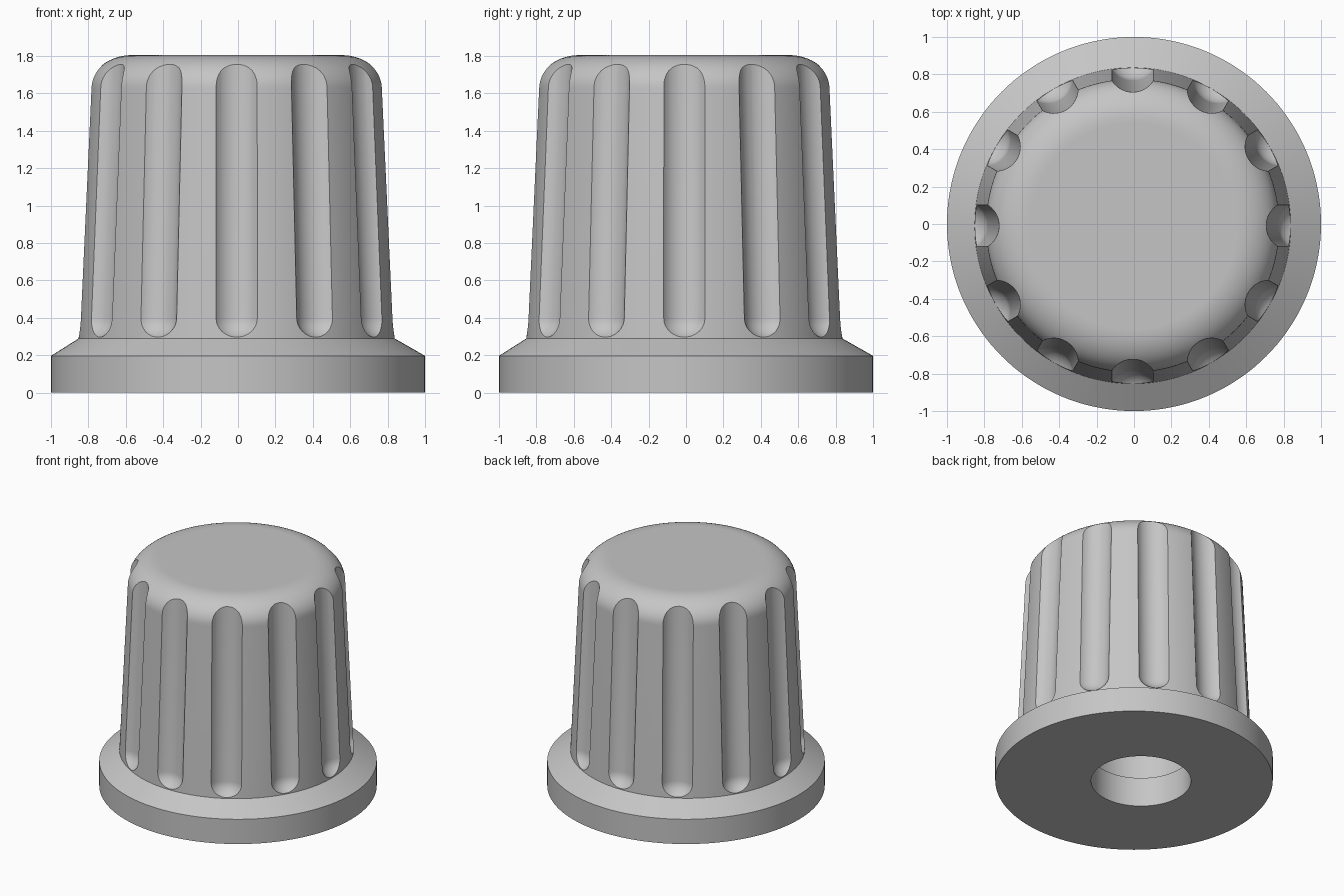
import bpy
import bmesh
from math import sin, cos, pi, tau
from mathutils import Matrix, Vector

if "Cube" in bpy.data.objects:
    bpy.data.objects.remove(bpy.data.objects["Cube"], do_unlink=True)

grey = bpy.data.materials.new("mid_grey")
grey.use_nodes = True
colour = (0.56, 0.56, 0.56, 1)
grey.diffuse_color = colour
grey.node_tree.nodes["Principled BSDF"].inputs["Base Color"].default_value = colour

# Body and bore sit slightly off the flange centre
BODY_SHIFT = Vector((-0.007, -0.009, 0))
BORE_SHIFT = Vector((-0.045, 0.025, 0))


def arc(cx, cz, rx, rz, start, end, steps):
    """Points of an elliptical arc in the radius/height plane."""
    angles = [start + (end - start) * i / steps for i in range(steps + 1)]
    return [(cx + rx * cos(a), cz + rz * sin(a)) for a in angles]


def lathe(name, profile, segments):
    """Revolve a radius/height profile about z."""
    bm = bmesh.new()
    verts = [bm.verts.new((max(r, 0), 0, z)) for r, z in profile]
    edges = [bm.edges.new(pair) for pair in zip(verts, verts[1:])]
    bmesh.ops.spin(bm, geom=verts + edges, cent=(0, 0, 0), axis=(0, 0, 1),
                   angle=tau, steps=segments, use_duplicate=False)
    bmesh.ops.remove_doubles(bm, verts=bm.verts, dist=1e-5)
    bmesh.ops.recalc_face_normals(bm, faces=bm.faces)
    mesh = bpy.data.meshes.new(name)
    bm.to_mesh(mesh)
    bm.free()
    mesh.materials.append(grey)
    obj = bpy.data.objects.new(name, mesh)
    bpy.context.collection.objects.link(obj)
    return obj


# Knob: blind bore with a shallow step, flange, chamfer, tapered wall, rounded crown
profile = [(0, 1.0), (0.375, 1.0), (0.375, 0.233), (0.36, 0.233), (0.36, 0),
           (1, 0), (1, 0.197), (0.845, 0.29)]
profile += arc(0.56, 1.625, 0.224, 0.18, 0, pi / 2, 14) + [(0.55, 1.805), (0, 1.805)]
knob = lathe("fluted_knob", profile, 144)
for v in knob.data.vertices:
    radius = v.co.xy.length
    if radius < 0.4 and v.co.z < 1.1:
        v.co += BORE_SHIFT
    elif radius < 0.95:
        v.co += BODY_SHIFT

# Flute cutters: rods parallel to the tapered wall, rounded below, running out of the crown
low, high, rod_radius = Vector((0.912, 0, 0.402)), Vector((0.839, 0, 2.0)), 0.136
length = (high - low).length
rod = (arc(0, 0, rod_radius, 0.12, -pi / 2, 0, 10)
       + [(rod_radius, length), (0, length)])
cutter = lathe("flute_cutter", rod, 48)
cutter.hide_render = True
tilt = Vector((0, 0, 1)).rotation_difference(high - low).to_matrix().to_4x4()
cutter.data.transform(Matrix.Translation(low) @ tilt)
bm = bmesh.new()
for i in range(12):
    bm.from_mesh(cutter.data)
    new_verts = list(bm.verts)[-len(cutter.data.vertices):]
    bmesh.ops.rotate(bm, verts=new_verts, cent=(0, 0, 0),
                     matrix=Matrix.Rotation(tau * i / 12, 3, 'Z'))
bmesh.ops.translate(bm, verts=bm.verts, vec=BODY_SHIFT)
bm.to_mesh(cutter.data)
bm.free()

# Cut the flutes, then shade smooth with crisp edges
cut = knob.modifiers.new("flutes", 'BOOLEAN')
cut.operation = 'DIFFERENCE'
cut.solver = 'EXACT'
cut.object = cutter
bpy.ops.object.select_all(action='DESELECT')
knob.select_set(True)
bpy.context.view_layer.objects.active = knob
bpy.ops.object.modifier_apply(modifier=cut.name)
bpy.data.objects.remove(cutter, do_unlink=True)
bpy.ops.object.shade_smooth_by_angle(angle=pi / 8)
